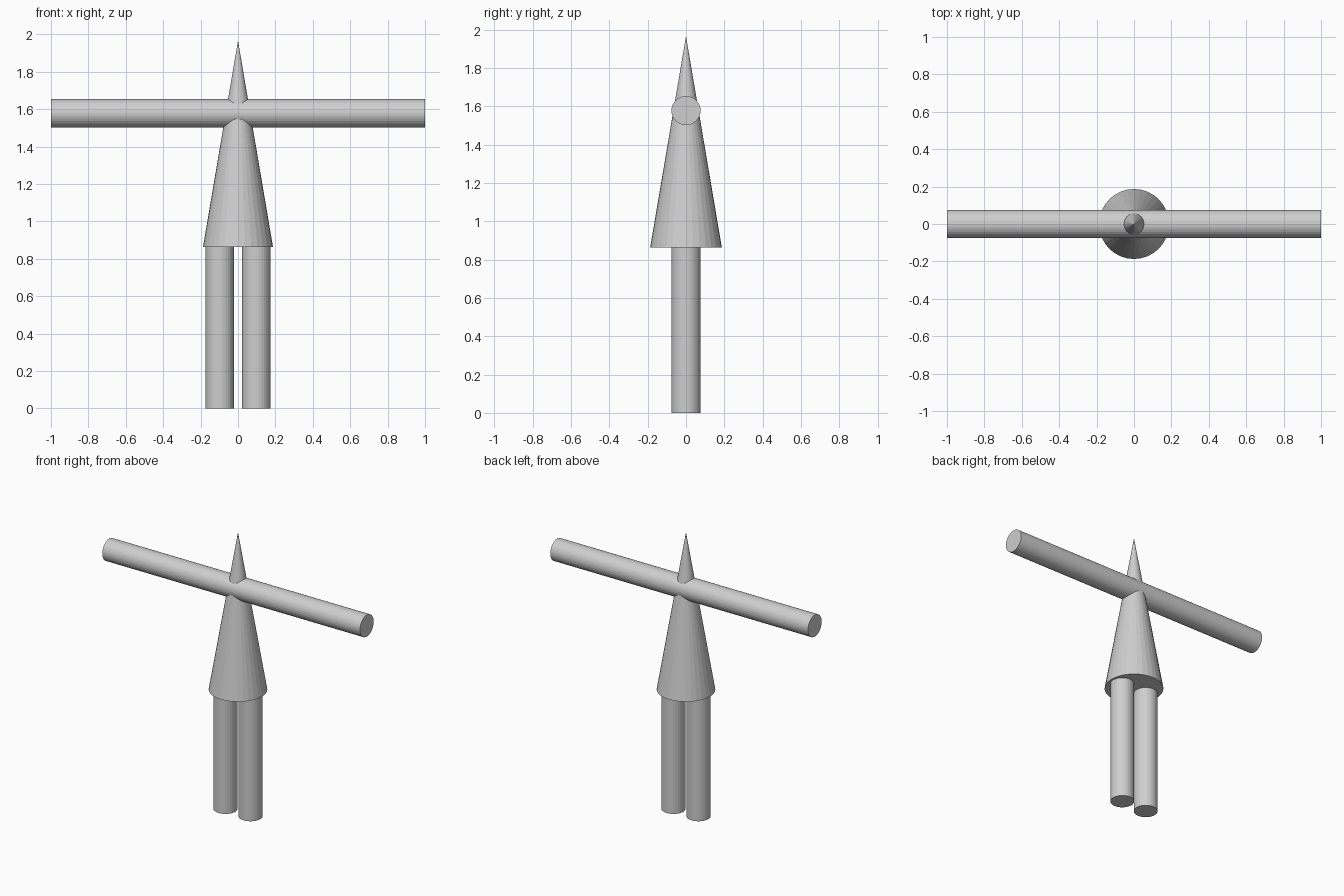
import bpy
import math

if "Cube" in bpy.data.objects:
    bpy.data.objects.remove(bpy.data.objects["Cube"])

SIDES = 32
R = 0.076          # limb radius
HIP = 0.864        # height where legs meet the body
TOP = 1.967        # tip of the body cone

grey = bpy.data.materials.new("light grey")
grey.diffuse_color = (0.62, 0.62, 0.62, 1)
grey.use_nodes = True
grey.node_tree.nodes["Principled BSDF"].inputs["Base Color"].default_value = grey.diffuse_color


def finish(name):
    ob = bpy.context.object
    ob.name = name
    ob.data.materials.append(grey)
    return ob


def rod(name, length, loc, rot=(0, 0, 0)):
    bpy.ops.mesh.primitive_cylinder_add(
        vertices=SIDES, radius=R, depth=length, location=loc, rotation=rot)
    return finish(name)


# Legs
for side, sx in (("left", -1), ("right", 1)):
    rod(side + "_leg", HIP, (sx * 0.097, 0, HIP / 2))

# Arms: one straight bar through the body
rod("arms", 2.0, (0, 0, 1.578), (0, math.pi / 2, 0))

# Body and head: one tall cone
bpy.ops.mesh.primitive_cone_add(
    vertices=SIDES, radius1=0.187, radius2=0, depth=TOP - HIP,
    location=(0, 0, (TOP + HIP) / 2))
finish("body_cone")
